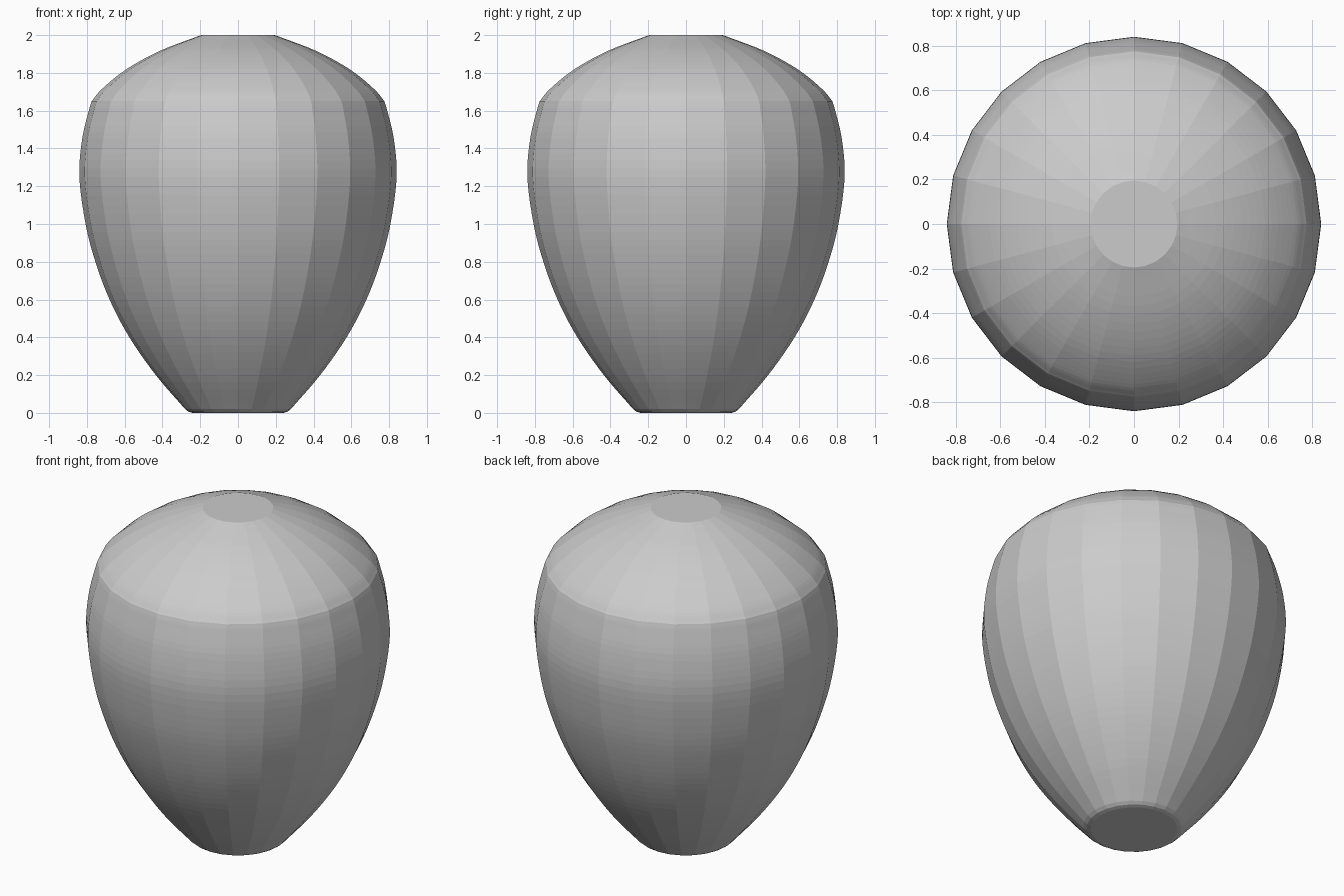
import bpy, bmesh, math
from mathutils import Vector

if "Cube" in bpy.data.objects:
    bpy.data.objects.remove(bpy.data.objects["Cube"])

SIDES = 24
STEPS = 5


def spline(points):
    """Catmull-Rom curve through the (radius, height) points."""
    p = [Vector(q) for q in points]
    p = [2 * p[0] - p[1]] + p + [2 * p[-1] - p[-2]]
    out = []
    for i in range(1, len(p) - 2):
        a, b, c, d = p[i - 1:i + 3]
        for s in range(STEPS):
            t = s / STEPS
            out.append(0.5 * (2 * b + (c - a) * t + (2 * a - 5 * b + 4 * c - d) * t**2
                              + (3 * b - a - 3 * c + d) * t**3))
    return out + [p[-2]]


# Profile: small rounded foot, swelling body, domed shoulder
foot = [Vector((0.24, 0.0)), Vector((0.262, 0.006))]
body = spline([(0.28, 0.02), (0.435, 0.2), (0.575, 0.4), (0.68, 0.6), (0.755, 0.8),
               (0.807, 1.0), (0.84, 1.25), (0.825, 1.45), (0.79, 1.6), (0.775, 1.65)])
shoulder = spline([(0.775, 1.65), (0.72, 1.715), (0.59, 1.82), (0.41, 1.918), (0.195, 2.0)])
profile = foot + body + shoulder[1:]

# Lathe the profile into a faceted closed vase
bm = bmesh.new()
rings = [[bm.verts.new((r * math.cos(k * math.tau / SIDES),
                        r * math.sin(k * math.tau / SIDES), z))
          for k in range(SIDES)] for r, z in profile]
for low, high in zip(rings, rings[1:]):
    for k in range(SIDES):
        n = (k + 1) % SIDES
        bm.faces.new((low[k], low[n], high[n], high[k]))
bm.faces.new(rings[0][::-1])
bm.faces.new(rings[-1])
mesh = bpy.data.meshes.new("vase")
bm.to_mesh(mesh)
bm.free()
vase = bpy.data.objects.new("vase", mesh)
bpy.context.collection.objects.link(vase)
